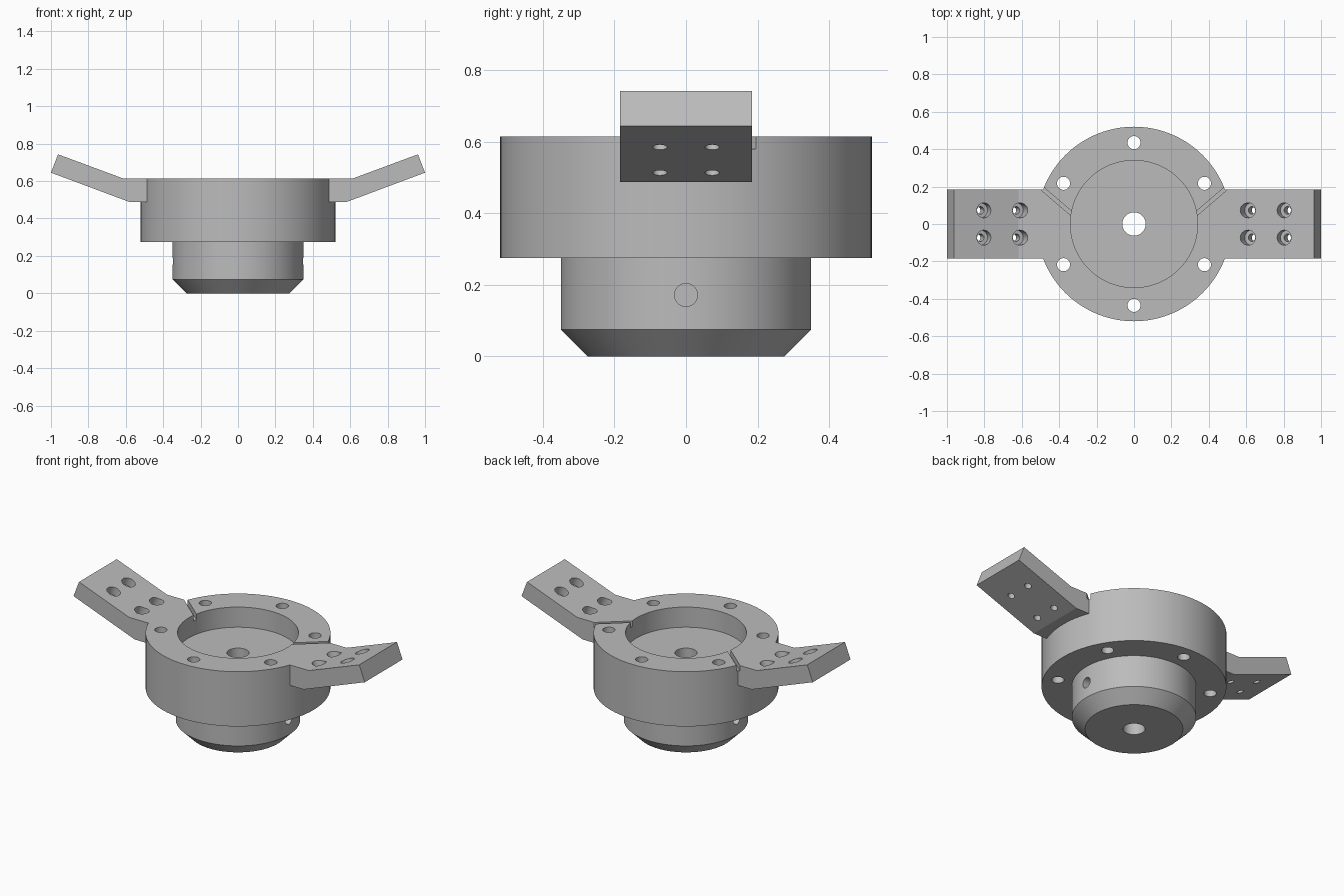
import bpy, bmesh, math
from mathutils import Matrix, Vector

cube = bpy.data.objects.get("Cube")
if cube:
    bpy.data.objects.remove(cube, do_unlink=True)

grey = bpy.data.materials.new("machined_grey")
grey.use_nodes = True
grey.diffuse_color = (0.5, 0.5, 0.5, 1)
grey.node_tree.nodes["Principled BSDF"].inputs["Base Color"].default_value = (0.5, 0.5, 0.5, 1)

TOP, FLOOR, RIM, BORE, HALF = 0.615, 0.49, 0.52, 0.34, 0.185


def make_object(name, bm, matrix=Matrix()):
    bmesh.ops.recalc_face_normals(bm, faces=bm.faces)
    mesh = bpy.data.meshes.new(name)
    bm.to_mesh(mesh)
    bm.free()
    mesh.transform(matrix)
    mesh.materials.append(grey)
    ob = bpy.data.objects.new(name, mesh)
    bpy.context.collection.objects.link(ob)
    return ob


def lathe(name, profile, steps, matrix=Matrix()):
    """Revolve a closed (radius, height) profile about z."""
    bm = bmesh.new()
    verts = [bm.verts.new((r, 0, z)) for r, z in profile]
    edges = [bm.edges.new((v, verts[(i + 1) % len(verts)])) for i, v in enumerate(verts)]
    bmesh.ops.spin(bm, geom=verts + edges, cent=(0, 0, 0), axis=(0, 0, 1),
                   angle=math.tau, steps=steps, use_duplicate=False)
    bmesh.ops.remove_doubles(bm, verts=bm.verts, dist=1e-5)
    bmesh.ops.dissolve_degenerate(bm, edges=bm.edges, dist=1e-6)
    return make_object(name, bm, matrix)


def pin(name, radius, length, matrix):
    return lathe(name, [(0, 0), (radius, 0), (radius, length), (0, length)], 32, matrix)


def prism(name, outline):
    """Extrude an (x, z) outline across the arm width."""
    bm = bmesh.new()
    face = bm.faces.new([bm.verts.new((x, -HALF, z)) for x, z in outline])
    out = bmesh.ops.extrude_face_region(bm, geom=[face])
    moved = [g for g in out["geom"] if isinstance(g, bmesh.types.BMVert)]
    bmesh.ops.translate(bm, verts=moved, vec=(0, 2 * HALF, 0))
    return make_object(name, bm)


def combine(target, other, operation):
    mod = target.modifiers.new(operation, "BOOLEAN")
    mod.operation, mod.object, mod.solver = operation, other, "EXACT"
    bpy.context.view_layer.objects.active = target
    bpy.ops.object.modifier_apply(modifier=mod.name)
    bpy.data.objects.remove(other, do_unlink=True)


# Turned body: chamfered spigot, flange, recess and centre hole
body = lathe("flanged_hub_with_arms", [
    (0.062, 0), (0.275, 0), (0.35, 0.075), (0.35, 0.275), (RIM, 0.275),
    (RIM, TOP), (BORE, TOP), (BORE, FLOOR), (0.062, FLOOR)], 96)

# Bent arms
for side in (1, -1):
    arm = prism("arm", [(side * x, z) for x, z in (
        (0.45, FLOOR - 0.002), (0.58, FLOOR - 0.002), (1.0, 0.645),
        (0.962, 0.743), (0.617, TOP), (0.45, TOP))])
    combine(body, arm, "UNION")

# Flange bolt holes
for i in range(6):
    a = math.radians(30 + 60 * i)
    spot = Matrix.Translation((0.435 * math.cos(a), 0.435 * math.sin(a), 0.2))
    combine(body, pin("bolt_hole", 0.035, 0.6, spot), "DIFFERENCE")

tilt = math.atan2(0.158, 0.42)
for side in (1, -1):
    # Counterbored holes square to the sloping part of each arm
    for x, z in ((0.649, 0.513), (0.84, 0.585)):
        for y in (0.073, -0.073):
            place = Matrix.Translation((side * x, y, z)) @ Matrix.Rotation(-side * tilt, 4, "Y")
            step = [(0, -0.05), (0.02, -0.05), (0.02, 0.055), (0.04, 0.055), (0.04, 0.2), (0, 0.2)]
            combine(body, lathe("arm_hole", step, 32, place), "DIFFERENCE")

    # Blind side hole in the spigot
    place = Matrix.Translation((side * 0.25, 0, 0.172)) @ Matrix.Rotation(side * math.pi / 2, 4, "Y")
    combine(body, pin("side_hole", 0.032, 0.2, place), "DIFFERENCE")

    # Shallow slanted groove from the recess out past the rim
    bm = bmesh.new()
    bmesh.ops.create_cube(bm, size=1)
    angle = math.radians(40.5)
    along = Vector((math.cos(angle), math.sin(angle), 0))
    centre = Vector((0.491, 0.19, TOP)) - along * 0.08
    place = (Matrix.Diagonal((side, 1, 1, 1)) @ Matrix.Translation(centre)
             @ Matrix.Rotation(angle, 4, "Z") @ Matrix.Diagonal((0.32, 0.02, 0.07, 1)))
    bmesh.ops.transform(bm, matrix=place, verts=bm.verts)
    combine(body, make_object("groove", bm), "DIFFERENCE")

# Smooth the turned surfaces, keep machined edges sharp
bpy.ops.object.select_all(action="DESELECT")
body.select_set(True)
bpy.context.view_layer.objects.active = body
bpy.ops.object.shade_smooth_by_angle(angle=math.radians(15))
